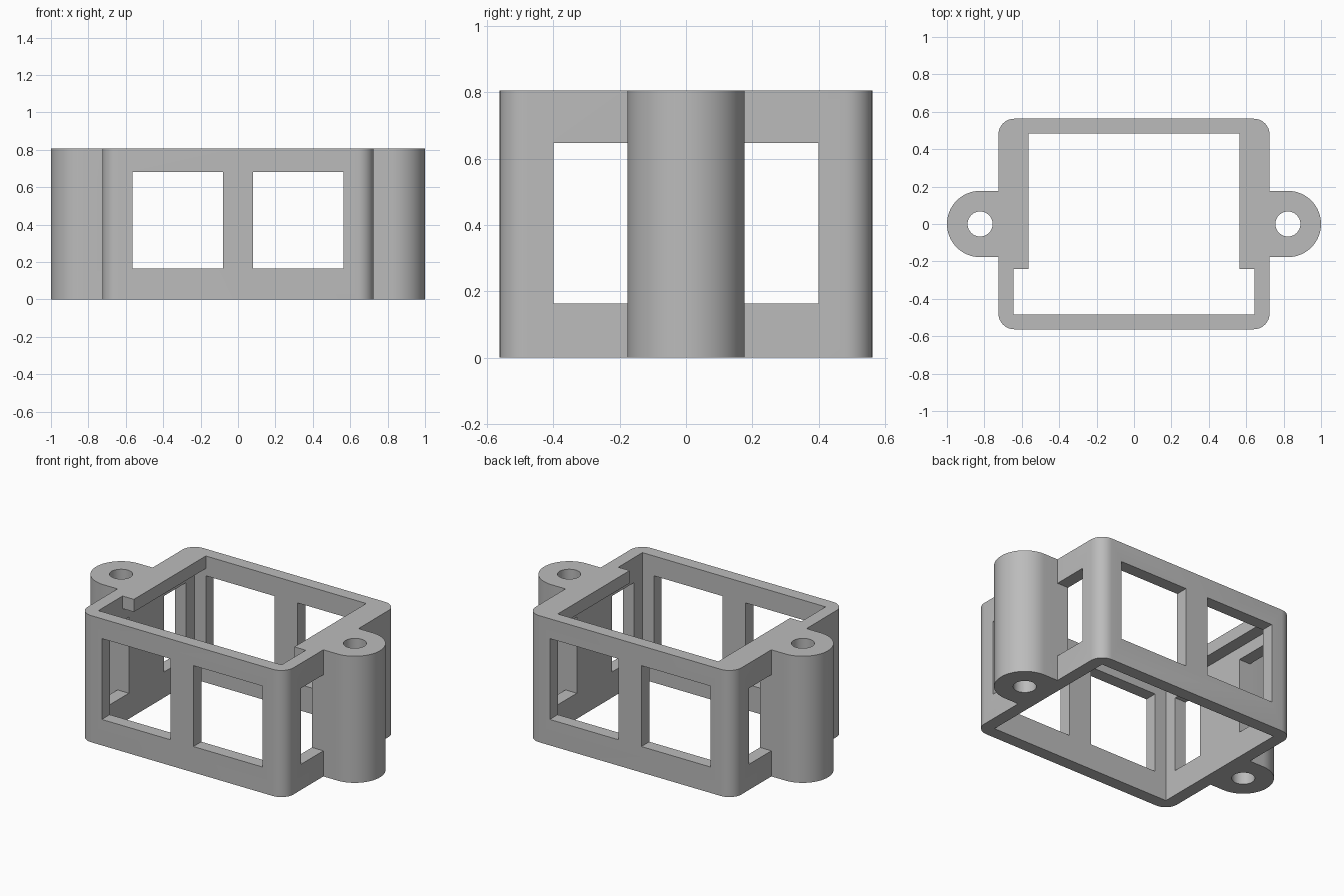
import bpy
import bmesh
from math import cos, sin, pi

if "Cube" in bpy.data.objects:
    bpy.data.objects.remove(bpy.data.objects["Cube"], do_unlink=True)

HEIGHT = 0.806
OUT_X, OUT_Y = 0.725, 0.563      # outer half sizes
IN_X, IN_Y = 0.645, 0.483        # inner half sizes
LEDGE_X, LEDGE_Y = 0.565, -0.24  # ledge inner edge and front end
LEDGE_Z = HEIGHT - 0.08
CORNER = 0.085
LUG_R, LUG_X, HOLE_R = 0.177, 0.823, 0.067

plastic = bpy.data.materials.new("light grey plastic")
plastic.use_nodes = True
grey = (0.5, 0.5, 0.5, 1)
plastic.diffuse_color = grey
plastic.node_tree.nodes["Principled BSDF"].inputs["Base Color"].default_value = grey


def arc(cx, cy, r, start, end, steps):
    angles = [start + (end - start) * i / steps for i in range(steps + 1)]
    return [(cx + r * cos(a), cy + r * sin(a)) for a in angles]


def prism(name, outline, z0, z1):
    """Extrude a counter-clockwise outline from z0 to z1."""
    bm = bmesh.new()
    base = bm.faces.new([bm.verts.new((x, y, z0)) for x, y in outline])
    top = bmesh.ops.extrude_face_region(bm, geom=[base])["geom"]
    moved = [v for v in top if isinstance(v, bmesh.types.BMVert)]
    bmesh.ops.translate(bm, verts=moved, vec=(0, 0, z1 - z0))
    bmesh.ops.recalc_face_normals(bm, faces=bm.faces)
    mesh = bpy.data.meshes.new(name)
    bm.to_mesh(mesh)
    bm.free()
    obj = bpy.data.objects.new(name, mesh)
    bpy.context.collection.objects.link(obj)
    mesh.materials.append(plastic)
    return obj


def box(name, x0, x1, y0, y1, z0, z1):
    return prism(name, [(x0, y0), (x1, y0), (x1, y1), (x0, y1)], z0, z1)


def cut(target, cutter):
    mod = target.modifiers.new("cut", 'BOOLEAN')
    mod.operation = 'DIFFERENCE'
    mod.solver = 'EXACT'
    mod.object = cutter
    bpy.context.view_layer.objects.active = target
    bpy.ops.object.modifier_apply(modifier=mod.name)
    bpy.data.objects.remove(cutter, do_unlink=True)


# Outline of the rounded frame with a mounting lug on each side
quarter = arc(LUG_X, 0, LUG_R, 0, pi / 2, 16) + [(OUT_X, LUG_R)]
quarter += arc(OUT_X - CORNER, OUT_Y - CORNER, CORNER, 0, pi / 2, 8)
half = quarter + [(-x, y) for x, y in reversed(quarter)]
outline = half + [(-x, -y) for x, y in half[1:-1]]
# the second half is the first one turned about the centre, plus its end point
outline.insert(len(half), (-LUG_X - LUG_R, 0))
clean = [p for i, p in enumerate(outline)
         if abs(p[0] - outline[i - 1][0]) + abs(p[1] - outline[i - 1][1]) > 1e-5]
frame = prism("mounting_frame", clean, 0, HEIGHT)

# Open middle, leaving a ledge along both sides at the top
cut(frame, box("cavity", -IN_X, IN_X, -IN_Y, IN_Y, -0.1, LEDGE_Z))
cut(frame, box("front_opening", -IN_X, IN_X, -IN_Y, LEDGE_Y, LEDGE_Z - 0.1, 1))
cut(frame, box("top_opening", -LEDGE_X, LEDGE_X, LEDGE_Y - 0.1, IN_Y, LEDGE_Z - 0.1, 1))

# Paired windows through the front and back walls
for x0, x1 in ((-0.565, -0.08), (0.08, 0.565)):
    cut(frame, box("window", x0, x1, -0.7, 0.7, 0.165, 0.68))

for side in (-1, 1):
    # Side windows on both flanks of the lug
    xs = sorted((side * 0.6, side * 0.75))
    for y0, y1 in ((-0.4, -LUG_R), (LUG_R, 0.4)):
        cut(frame, box("side_window", *xs, y0, y1, 0.163, 0.647))
    # Screw hole through the lug
    hole = arc(side * LUG_X, 0, HOLE_R, 0, 2 * pi, 32)[:-1]
    cut(frame, prism("screw_hole", hole, -0.1, 1))

bpy.ops.object.select_all(action='DESELECT')
frame.select_set(True)
bpy.context.view_layer.objects.active = frame
bpy.ops.object.shade_smooth_by_angle(angle=pi / 6)
